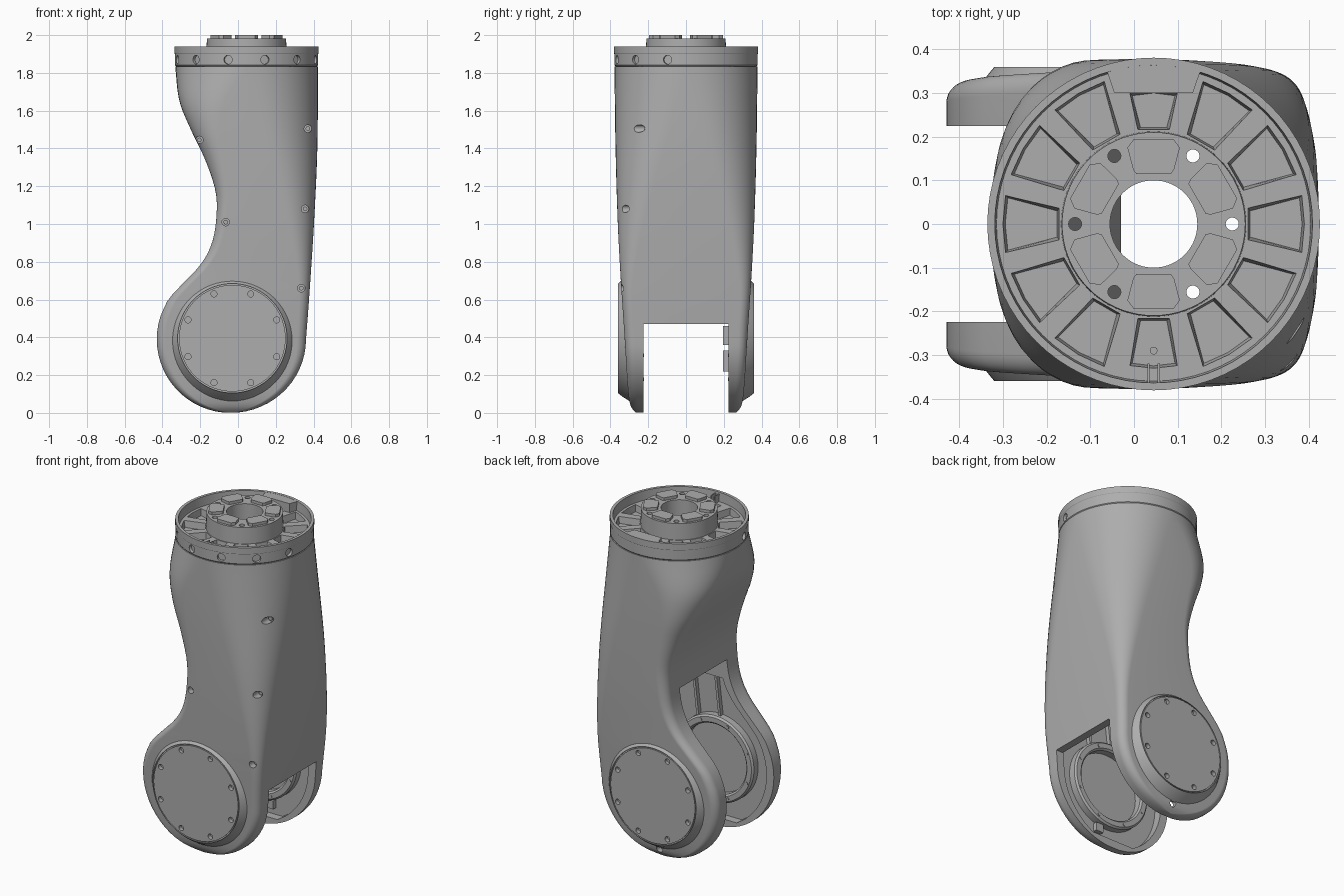
import bpy, bmesh, math
from mathutils import Matrix, Vector

if "Cube" in bpy.data.objects:
    bpy.data.objects.remove(bpy.data.objects["Cube"], do_unlink=True)

grey = bpy.data.materials.new("satin grey")
grey.use_nodes = True
grey.diffuse_color = (0.42, 0.42, 0.42, 1)
grey.node_tree.nodes["Principled BSDF"].inputs["Base Color"].default_value = (0.42, 0.42, 0.42, 1)

TOP = 0.045                      # x of the round top flange
PIV_X, PIV_Z = -0.03, 0.395      # pivot covers
TO_FRONT = Matrix.Rotation(math.pi / 2, 4, 'X')
TO_BACK = Matrix.Rotation(-math.pi / 2, 4, 'X')


def finish(bm, name):
    bmesh.ops.recalc_face_normals(bm, faces=bm.faces)
    me = bpy.data.meshes.new(name)
    bm.to_mesh(me)
    bm.free()
    me.materials.append(grey)
    ob = bpy.data.objects.new(name, me)
    bpy.context.scene.collection.objects.link(ob)
    return ob


def select(ob):
    bpy.ops.object.select_all(action='DESELECT')
    ob.select_set(True)
    bpy.context.view_layer.objects.active = ob


def smooth(ob, angle=30):
    select(ob)
    bpy.ops.object.shade_smooth_by_angle(angle=math.radians(angle))


def cut(ob, bm):
    tool = finish(bm, "cutter")
    tool.hide_render = True
    mod = ob.modifiers.new("cut", 'BOOLEAN')
    mod.operation, mod.solver, mod.object = 'DIFFERENCE', 'EXACT', tool
    select(ob)
    bpy.ops.object.modifier_apply(modifier=mod.name)
    bpy.data.objects.remove(tool, do_unlink=True)


def prism(bm, pts, lo, hi, matrix=Matrix(), top=None):
    """Extrude an outline from lo to hi; an optional top outline gives it draft."""
    low = [bm.verts.new(matrix @ Vector((x, y, lo))) for x, y in pts]
    high = [bm.verts.new(matrix @ Vector((x, y, hi))) for x, y in top or pts]
    bm.faces.new(low[::-1])
    bm.faces.new(high)
    for i in range(len(pts)):
        j = (i + 1) % len(pts)
        bm.faces.new((low[i], low[j], high[j], high[i]))


def rod(bm, radius, lo, hi, matrix=Matrix(), sides=16):
    ring = [(radius * math.cos(math.tau * i / sides), radius * math.sin(math.tau * i / sides))
            for i in range(sides)]
    prism(bm, ring, lo, hi, matrix)


def lathe(name, profile, matrix, closed=False):
    bm = bmesh.new()
    vs = [bm.verts.new((r, 0, h)) for r, h in profile]
    es = [bm.edges.new(p) for p in zip(vs, vs[1:])]
    if closed:
        es.append(bm.edges.new((vs[-1], vs[0])))
    bmesh.ops.spin(bm, geom=vs + es, cent=(0, 0, 0), axis=(0, 0, 1), angle=math.tau, steps=72)
    bmesh.ops.remove_doubles(bm, verts=bm.verts, dist=1e-5)
    bmesh.ops.transform(bm, matrix=matrix, verts=bm.verts)
    return finish(bm, name)


def curve(pts, z):
    """Smooth cubic interpolation through (z, value) points."""
    n = len(pts)

    def slope(i):
        a, b = pts[max(i - 1, 0)], pts[min(i + 1, n - 1)]
        return (b[1] - a[1]) / (b[0] - a[0])
    z = min(max(z, pts[0][0]), pts[-1][0])
    i = max(k for k in range(n - 1) if pts[k][0] <= z)
    (a, p), (b, q) = pts[i], pts[i + 1]
    d = b - a
    t = (z - a) / d
    return ((2 * t**3 - 3 * t**2 + 1) * p + (t**3 - 2 * t**2 + t) * d * slope(i)
            + (3 * t**2 - 2 * t**3) * q + (t**3 - t**2) * d * slope(i + 1))


# Outline, depth and corner radii of the housing by height
REAR = [(0.5, -0.414), (0.6, -0.369), (0.7, -0.277), (0.77, -0.21), (0.85, -0.158), (0.95, -0.125),
        (1.1, -0.112), (1.2, -0.125), (1.35, -0.178), (1.5, -0.25), (1.65, -0.31), (1.84, -0.333)]
FACE = [(0.39, 0.36), (0.6, 0.376), (1, 0.402), (1.4, 0.42), (1.84, 0.423)]
DEPTH = [(0, 0.265), (0.03, 0.29), (0.1, 0.305), (0.4, 0.325), (0.7, 0.345),
         (1, 0.361), (1.4, 0.373), (1.84, 0.379)]
ROUND_REAR = [(0, 0.045), (0.8, 0.05), (1.1, 0.06), (1.35, 0.105), (1.55, 0.18), (1.84, 0.378)]
ROUND_FACE = [(0, 0.045), (0.45, 0.05), (0.7, 0.065), (1.1, 0.165), (1.5, 0.29), (1.84, 0.378)]


def arc(z):
    return math.sqrt(max(0.39**2 - (z - 0.39)**2, 0))


def left(z):
    return -0.04 - arc(z) if z < 0.55 else curve(REAR, z)


def right(z):
    return -0.04 + arc(z) * 0.4 / 0.39 if z < 0.39 else curve(FACE, z)


def corner(z, side):
    """Centre x, centre y and radius of the corner on one side (+1 or -1 in x)."""
    w, h = (right(z) - left(z)) / 2, curve(DEPTH, z)
    r = min(curve(ROUND_FACE if side > 0 else ROUND_REAR, z), 0.995 * w, 0.995 * h)
    return (right(z) - r if side > 0 else left(z) + r), h - r, r


def surface_y(x, z):
    side = 1 if 2 * x > left(z) + right(z) else -1
    cx, cy, r = corner(z, side)
    d = max(side * (x - cx), 0)
    return cy + math.sqrt(max(r * r - d * d, 0))


# Housing: rounded-rectangle rings lofted up to a circle
heights = [0.39 - 0.39 * math.cos(math.radians(a)) for a in range(6, 91, 6)]
heights += [0.39 + (1.835 - 0.39) * i / 36 for i in range(1, 37)]
bm = bmesh.new()
rings = []
for z in heights:
    ring = []
    for q, (sx, sy) in enumerate(((1, 1), (-1, 1), (-1, -1), (1, -1))):
        cx, cy, r = corner(z, sx)
        for k in range(13):
            a = (q + k / 12) * math.pi / 2
            ring.append(bm.verts.new((cx + r * math.cos(a), sy * cy + r * math.sin(a), z)))
    rings.append(ring)
for a, b in zip(rings, rings[1:]):
    for i in range(len(a)):
        j = (i + 1) % len(a)
        bm.faces.new((a[i], a[j], b[j], b[i]))
bm.faces.new(rings[0][::-1])
bm.faces.new(rings[-1])
housing = finish(bm, "housing")

# Fork slot and hollow interior
bm = bmesh.new()
prism(bm, [(-0.6, -0.1), (0.6, -0.1), (0.6, 0.47), (0.32, 0.47), (0.33, 1.3), (0.3, 1.5), (0.25, 1.9),
           (-0.16, 1.9), (-0.15, 1.5), (-0.03, 1.2), (-0.03, 1.07), (-0.09, 1.02), (-0.6, 1.02)],
      -0.225, 0.225, TO_FRONT)
cut(housing, bm)

# Shallow recess inside both fork legs, leaving a rim
bm = bmesh.new()
steps = [0.05 + 0.85 * i / 24 for i in range(25)]
prism(bm, [(right(z) - 0.05, z) for z in steps] + [(left(z) + 0.05, z) for z in reversed(steps)],
      -0.275, 0.275, TO_FRONT)
cut(housing, bm)

# Counterbored screws on the housing
bm = bmesh.new()
screws = bmesh.new()
for x, z, side in ((-0.205, 1.445, -1), (-0.065, 1.01, -1), (0.37, 1.505, -1),
                   (0.355, 1.08, -1), (0.335, 0.66, -1), (-0.03, 0.05, 1)):
    place = Matrix.Translation((x, 0, z)) @ (TO_FRONT if side < 0 else TO_BACK)
    y = surface_y(x, z)
    rod(bm, 0.02, y - 0.04, y + 0.1, place)
    rod(screws, 0.012, y - 0.045, y - 0.03, place)
cut(housing, bm)
smooth(housing)
finish(screws, "housing_screws")

# Pivot covers, inner bearing rings, ribs and clips on each leg
for side, turn, sign in (("front", TO_FRONT, 1), ("back", TO_BACK, -1)):
    place = Matrix.Translation((PIV_X, 0, PIV_Z)) @ turn
    cover = lathe(side + "_cover", [(0, 0.295), (0.335, 0.295), (0.308, 0.338), (0.29, 0.36), (0.288, 0.36),
                                    (0.288, 0.352), (0.282, 0.352), (0.282, 0.36), (0, 0.36)], place)
    bm = bmesh.new()
    bolts = bmesh.new()
    for k in range(8):
        spot = place @ Matrix.Rotation((k + 0.5) * math.pi / 4, 4, 'Z')
        rod(bm, 0.016, 0.335, 0.4, spot @ Matrix.Translation((0.254, 0, 0)))
        rod(bolts, 0.01, 0.222, 0.25, spot @ Matrix.Translation((0.235, 0, 0)), 8)
    cut(cover, bm)
    smooth(cover)
    finish(bolts, side + "_bearing_bolts")
    smooth(lathe(side + "_bearing_ring", [(0.21, 0.28), (0.21, 0.235), (0.22, 0.225), (0.25, 0.225),
                                          (0.26, 0.235), (0.26, 0.28)], place, True))
    ribs = bmesh.new()
    lo, hi = sorted((0.25 * sign, 0.28 * sign))
    for x in (-0.06, 0.09):
        prism(ribs, [(x, 0.62), (x + 0.015, 0.62), (x + 0.045, 0.88), (x + 0.03, 0.88)], lo, hi, TO_FRONT)
    prism(ribs, [(0.01, 0.09), (0.06, 0.09), (0.06, 0.14), (0.01, 0.14)], lo, hi, TO_FRONT)
    finish(ribs, side + "_ribs_and_clip")

# Small stop blocks inside the back leg
bm = bmesh.new()
for lo, hi in ((0.22, 0.33), (0.36, 0.46)):
    prism(bm, [(0, lo), (0.04, lo), (0.04, hi), (0, hi)], -0.3, -0.195, TO_FRONT)
finish(bm, "stop_blocks")

# Top flange with collar, web and hub
axis = Matrix.Translation((TOP, 0, 0))
flange = lathe("top_flange", [(0.1, 1.835), (0.373, 1.835), (0.379, 1.842), (0.379, 1.9), (0.381, 1.903),
                              (0.381, 1.94), (0.364, 1.94), (0.36, 1.885), (0.212, 1.885), (0.21, 1.983),
                              (0.1, 1.983)], axis, True)
bm = bmesh.new()
for k in range(12):
    reach, half = {3: (0.3, 0.055), 9: (0.325, 0.055)}.get(k, (0.34, 0.066))
    floor = [(0.221, -0.03), (reach - 0.006, 0.006 - half), (reach, 0), (reach - 0.006, half - 0.006),
             (0.221, 0.03)]
    mouth = [(0.216, -0.037), (reach, -half), (reach + 0.006, 0), (reach, half), (0.216, 0.037)]
    prism(bm, floor, 1.845, 1.89, axis @ Matrix.Rotation(k * math.pi / 6, 4, 'Z'), mouth)
for k in range(6):
    rod(bm, 0.015, 1.7, 2.1, axis @ Matrix.Rotation(k * math.pi / 3, 4, 'Z') @ Matrix.Translation((0.18, 0, 0)))
# Radial holes around the front half of the collar
for k in range(6):
    spin = Matrix.Rotation(math.radians(-75 + 30 * k), 4, 'Z')
    rod(bm, 0.023, 0.362, 0.45, axis @ spin @ Matrix.Translation((0, 0, 1.87)) @ TO_FRONT)
cut(flange, bm)
smooth(flange)

# Raised pads on the hub
bm = bmesh.new()
for k in range(6):
    prism(bm, [(0.115, -0.04), (0.125, -0.047), (0.175, -0.06), (0.195, -0.045),
               (0.195, 0.045), (0.175, 0.06), (0.125, 0.047), (0.115, 0.04)],
          1.975, 2.0, axis @ Matrix.Rotation((k + 0.5) * math.pi / 3, 4, 'Z'))
finish(bm, "hub_pads")

# Filled sector at the back of the collar and locating key at the front
bm = bmesh.new()
fan = [math.radians(a) for a in range(-17, 18, 2)]
prism(bm, [(0.3, -0.09), *[(0.37 * math.cos(a), 0.37 * math.sin(a)) for a in fan], (0.3, 0.09)],
      1.87, 1.939, axis @ Matrix.Rotation(math.pi / 2, 4, 'Z'))
finish(bm, "back_sector")
bm = bmesh.new()
for y in (-0.014, 0.009):
    prism(bm, [(0.32, y), (0.365, y), (0.365, y + 0.005), (0.32, y + 0.005)],
          1.86, 1.93, axis @ Matrix.Rotation(-math.pi / 2, 4, 'Z'))
rod(bm, 0.009, 1.84, 1.88, axis @ Matrix.Translation((0, -0.29, 0)), 10)
finish(bm, "locating_key")
